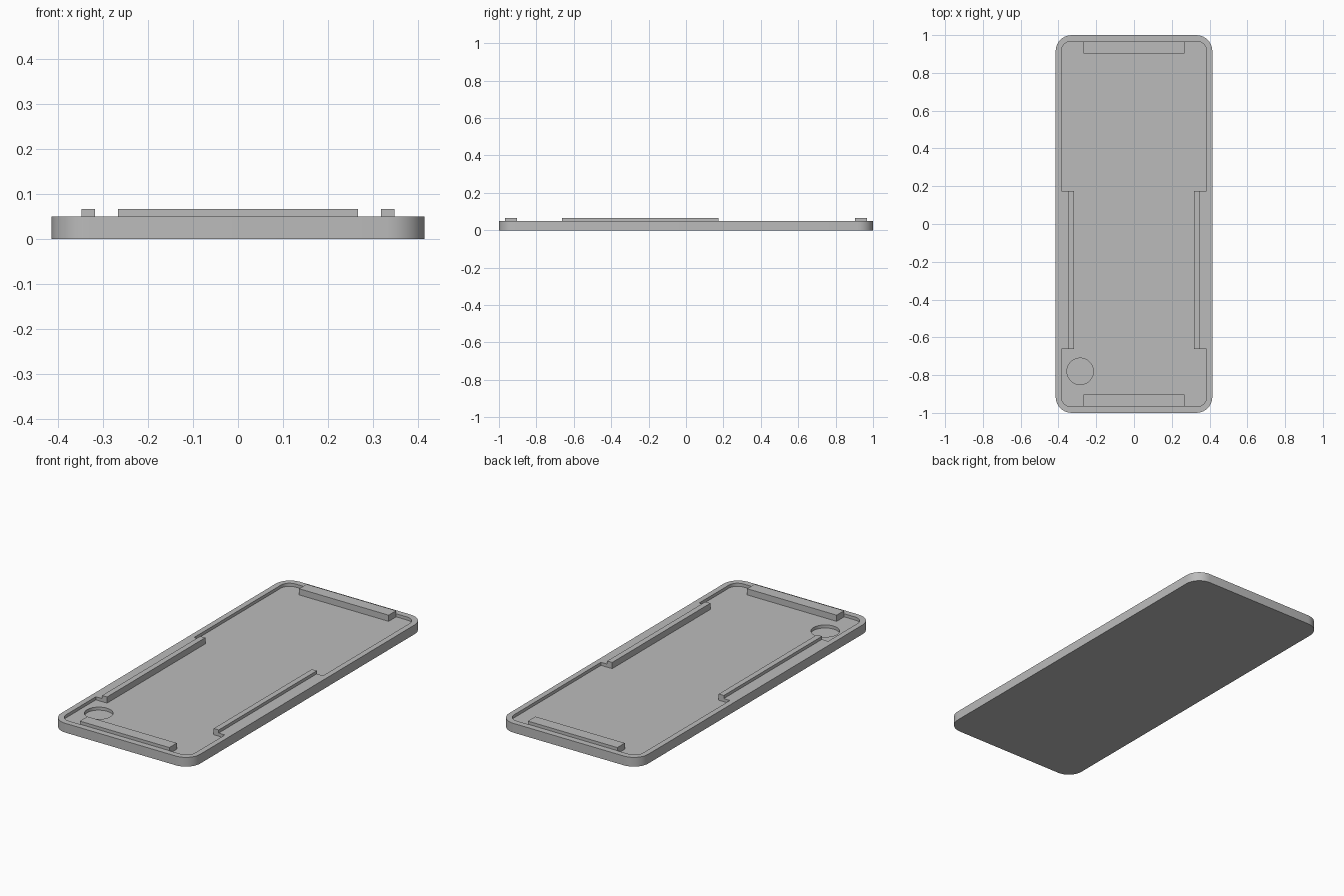
import bpy, bmesh, math
from mathutils import Vector

if "Cube" in bpy.data.objects:
    bpy.data.objects.remove(bpy.data.objects["Cube"])

RIM, FLOOR, TOP = 0.05, 0.0333, 0.0667
grey = bpy.data.materials.new("plain grey")
grey.diffuse_color = (0.5, 0.5, 0.5, 1)
grey.use_nodes = True
grey.node_tree.nodes["Principled BSDF"].inputs["Base Color"].default_value = grey.diffuse_color


def rounded(points, steps=8):
    """Counter-clockwise outline from (x, y, radius) square corners."""
    out, n = [], len(points)
    for i, (x, y, r) in enumerate(points):
        p = Vector((x, y))
        if r == 0:
            out.append(p)
            continue
        a = (Vector(points[i - 1][:2]) - p).normalized()
        b = (Vector(points[(i + 1) % n][:2]) - p).normalized()
        for k in range(steps + 1):
            t = k / steps * math.pi / 2
            out.append(p + a * r * (1 - math.sin(t)) + b * r * (1 - math.cos(t)))
    return out


def prism(name, outline, z0, z1):
    bm = bmesh.new()
    face = bm.faces.new([bm.verts.new((p[0], p[1], z0)) for p in outline])
    ext = bmesh.ops.extrude_face_region(bm, geom=[face])
    verts = [v for v in ext["geom"] if isinstance(v, bmesh.types.BMVert)]
    bmesh.ops.translate(bm, verts=verts, vec=(0, 0, z1 - z0))
    bmesh.ops.recalc_face_normals(bm, faces=bm.faces)
    mesh = bpy.data.meshes.new(name)
    bm.to_mesh(mesh)
    bm.free()
    mesh.materials.append(grey)
    ob = bpy.data.objects.new(name, mesh)
    bpy.context.collection.objects.link(ob)
    return ob


def box(name, x0, x1, y0, y1, z0, z1):
    return prism(name, [(x0, y0), (x1, y0), (x1, y1), (x0, y1)], z0, z1)


def cut(target, cutter):
    mod = target.modifiers.new("cut", "BOOLEAN")
    mod.operation, mod.solver, mod.object = "DIFFERENCE", "EXACT", cutter
    bpy.context.view_layer.objects.active = target
    bpy.ops.object.modifier_apply(modifier=mod.name)
    bpy.data.objects.remove(cutter)


# Tray with rounded corners
W, R = 0.415, 0.085
tray = prism("tray", rounded([(-W, -1, R), (W, -1, R), (W, 1, R), (-W, 1, R)]), 0, RIM)

# Pocket, narrowed along both sides to leave a ledge
w, h, r, n, y0, y1 = 0.385, 0.967, 0.052, 0.318, -0.662, 0.175
right = [(w, -h, r), (w, y0, 0), (n, y0, 0), (n, y1, 0), (w, y1, 0), (w, h, r)]
left = [(-x, y, c) for x, y, c in reversed(right)]
cut(tray, prism("pocket_cutter", rounded(right + left), FLOOR, 0.1))

# Round recess in the floor
circle = [(-0.285 + 0.07 * math.cos(i * math.tau / 40),
           -0.78 + 0.07 * math.sin(i * math.tau / 40)) for i in range(40)]
cut(tray, prism("recess_cutter", circle, 0.0167, 0.1))

# Smooth rounded walls, keep hard edges
tray.select_set(True)
bpy.context.view_layer.objects.active = tray
bpy.ops.object.shade_smooth_by_angle(angle=math.radians(30))

# Raised lips on the side ledges, and clips at both ends
for side, s in (("left", -1), ("right", 1)):
    a, b = sorted((s * n, s * 0.348))
    box(side + "_lip", a, b, y0, y1, RIM, TOP)
for end, s in (("front", -1), ("back", 1)):
    a, b = sorted((s * 0.903, s * h))
    box(end + "_clip", -0.267, 0.267, a, b, FLOOR, TOP)
